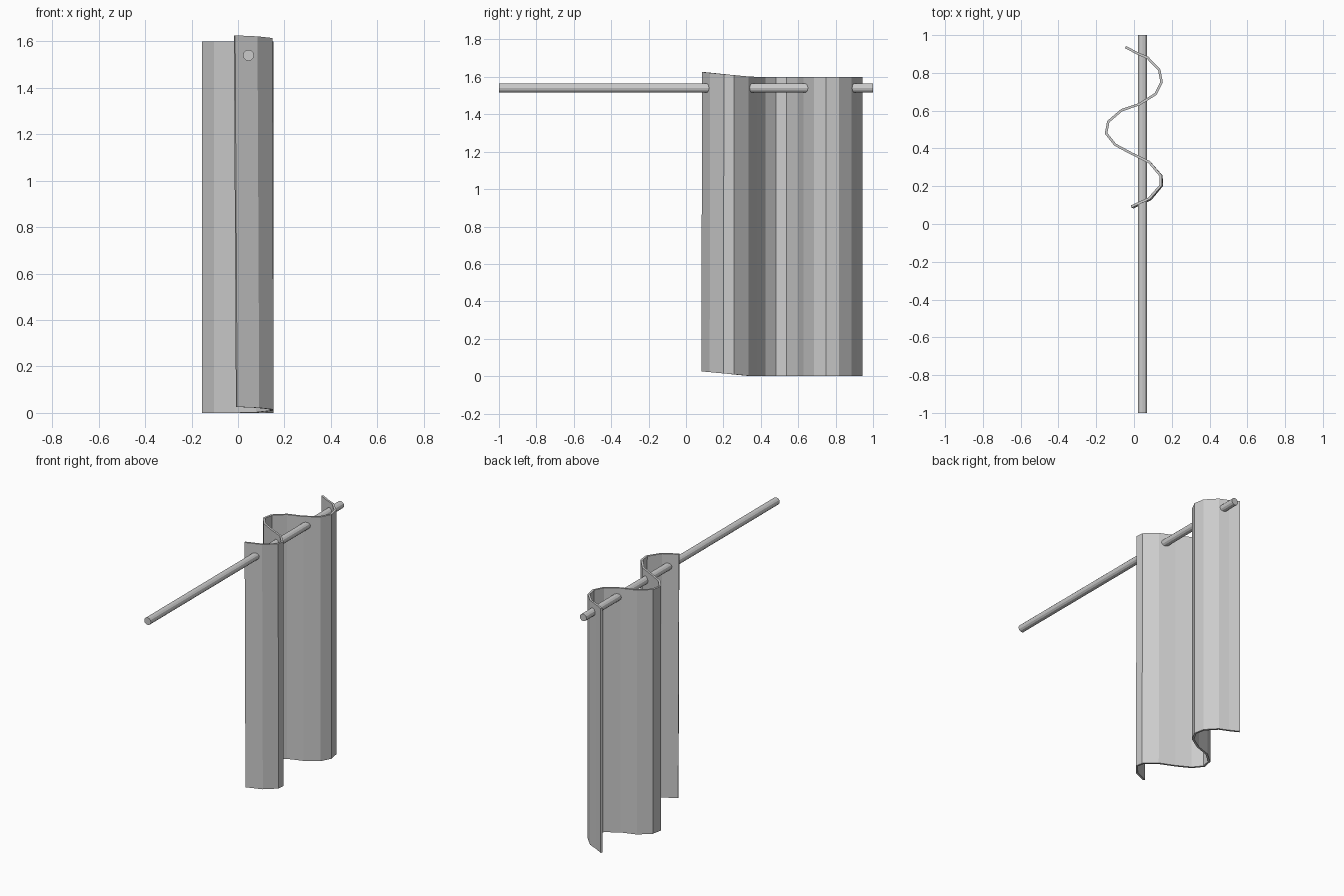
import bpy, bmesh, math

if "Cube" in bpy.data.objects:
    bpy.data.objects.remove(bpy.data.objects["Cube"])

# Curtain rod running front to back
bpy.ops.mesh.primitive_cylinder_add(vertices=12, radius=0.024, depth=2,
                                    location=(0.045, 0, 1.54),
                                    rotation=(math.pi / 2, 0, 0))
bpy.context.object.name = "curtain_rod"

# Wavy curtain: plan-view fold line, extruded upwards
folds = [(-0.015, 0.092), (0.08, 0.135), (0.142, 0.205), (0.142, 0.255),
         (0.08, 0.328), (-0.013, 0.373), (-0.10, 0.42), (-0.148, 0.48),
         (-0.136, 0.542), (-0.066, 0.602), (0.03, 0.635), (0.114, 0.688),
         (0.146, 0.75), (0.134, 0.815), (0.072, 0.88), (0.015, 0.905),
         (-0.045, 0.937)]
HEIGHT = 1.6

bm = bmesh.new()
columns = []
for x, y in folds:
    lift = max(0.0, (0.35 - y) / 0.26)      # front edge is slightly raised and leaning
    columns.append((bm.verts.new((x + 0.009 * lift, y - 0.004 * lift, 0.026 * lift)),
                    bm.verts.new((x, y, HEIGHT + 0.026 * lift))))
for (a, b), (c, d) in zip(columns, columns[1:]):
    bm.faces.new((a, c, d, b))
mesh = bpy.data.meshes.new("curtain")
bm.to_mesh(mesh)
bm.free()
curtain = bpy.data.objects.new("curtain", mesh)
bpy.context.collection.objects.link(curtain)

# Cloth thickness
solid = curtain.modifiers.new("thickness", 'SOLIDIFY')
solid.thickness = 0.013
solid.offset = 0
solid.use_even_offset = True
